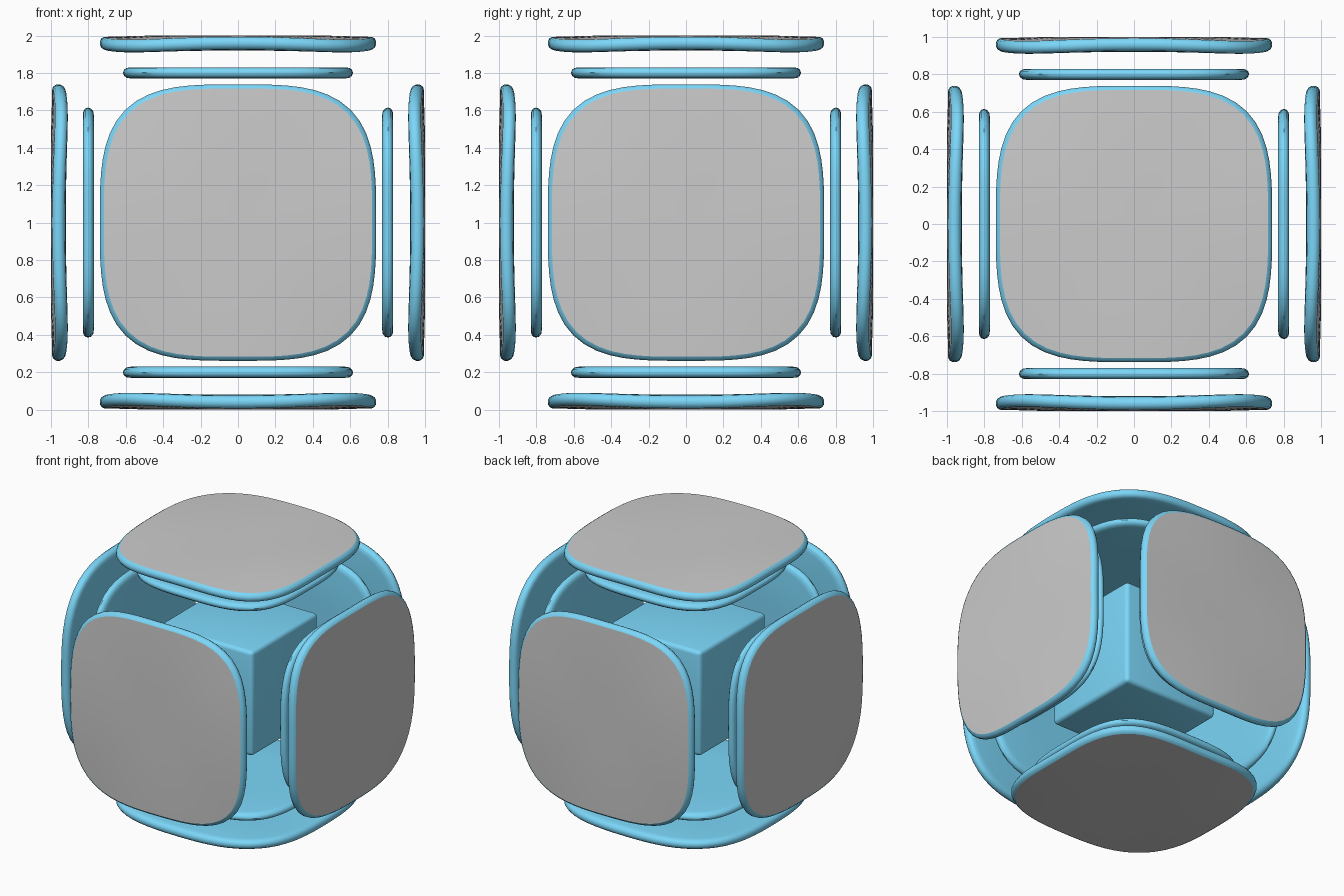
import bpy, bmesh, math
from mathutils import Vector, Matrix

if "Cube" in bpy.data.objects:
    bpy.data.objects.remove(bpy.data.objects["Cube"])

blue = bpy.data.materials.new("blue")
blue.diffuse_color = (0.2, 0.68, 0.95, 1)
blue.use_nodes = True
blue.node_tree.nodes["Principled BSDF"].inputs["Base Color"].default_value = blue.diffuse_color

SEG = 72
POWER = 3.4
CENTRE = Matrix.Translation((0, 0, 1))


def finish(name, bm, mat, angle=40):
    me = bpy.data.meshes.new(name)
    bm.to_mesh(me)
    bm.free()
    ob = bpy.data.objects.new(name, me)
    bpy.context.collection.objects.link(ob)
    if mat:
        me.materials.append(mat)
    bpy.ops.object.select_all(action='DESELECT')
    ob.select_set(True)
    bpy.context.view_layer.objects.active = ob
    bpy.ops.object.shade_smooth_by_angle(angle=math.radians(angle))
    return ob


def panel(name, profile, direction, mat, droop):
    """Sweep (radius, distance) profile around a rounded square facing direction."""
    bm = bmesh.new()
    rings = []
    for r, d in profile:
        if r == 0:
            rings.append([bm.verts.new((0, 0, d))] * SEG)
            continue
        ring = []
        for i in range(SEG):
            t = math.tau * i / SEG
            c, s = math.cos(t), math.sin(t)
            k = r / (abs(c) ** POWER + abs(s) ** POWER) ** (1 / POWER)
            x, y = k * c, k * s
            ring.append(bm.verts.new((x, y, d - droop * (x * y) ** 2)))
        rings.append(ring)
    for a, b in zip(rings, rings[1:]):
        for i in range(SEG):
            j = (i + 1) % SEG
            quad = [a[i], b[i], b[j], a[j]]
            bm.faces.new(list(dict.fromkeys(quad)))
    rot = Vector(direction).to_track_quat('Z', 'Y').to_matrix().to_4x4()
    bm.transform(CENTRE @ rot)
    return finish(name, bm, mat)


# Cross-sections: (half width, distance from the model centre)
face = [(0, 1.0), (0.25, 1.0), (0.5, 0.999), (0.717, 0.993)]
shell = [(0.717, 0.993), (0.73, 0.985), (0.739, 0.97), (0.739, 0.952), (0.731, 0.936),
         (0.717, 0.927), (0.69, 0.923), (0.5, 0.92), (0.25, 0.92), (0, 0.92)]
inner = [(0, 0.83), (0.3, 0.83), (0.57, 0.83), (0.595, 0.827), (0.61, 0.817), (0.615, 0.802),
         (0.61, 0.786), (0.595, 0.774), (0.57, 0.77), (0.3, 0.77), (0, 0.77)]

sides = {"front": (0, -1, 0), "back": (0, 1, 0), "left": (-1, 0, 0),
         "right": (1, 0, 0), "top": (0, 0, 1), "bottom": (0, 0, -1)}

# Layered panels on all six sides
for side, direction in sides.items():
    panel(side + "_outer_face", face, direction, None, 0.13)
    panel(side + "_outer_shell", shell, direction, blue, 0.13)
    panel(side + "_inner_panel", inner, direction, blue, 0.0)

# Rounded core cube
bm = bmesh.new()
bmesh.ops.create_cube(bm, size=0.8)
bmesh.ops.bevel(bm, geom=bm.edges[:], offset=0.03, segments=4, profile=0.5, affect='EDGES')
bm.transform(CENTRE)
finish("core_cube", bm, blue)
